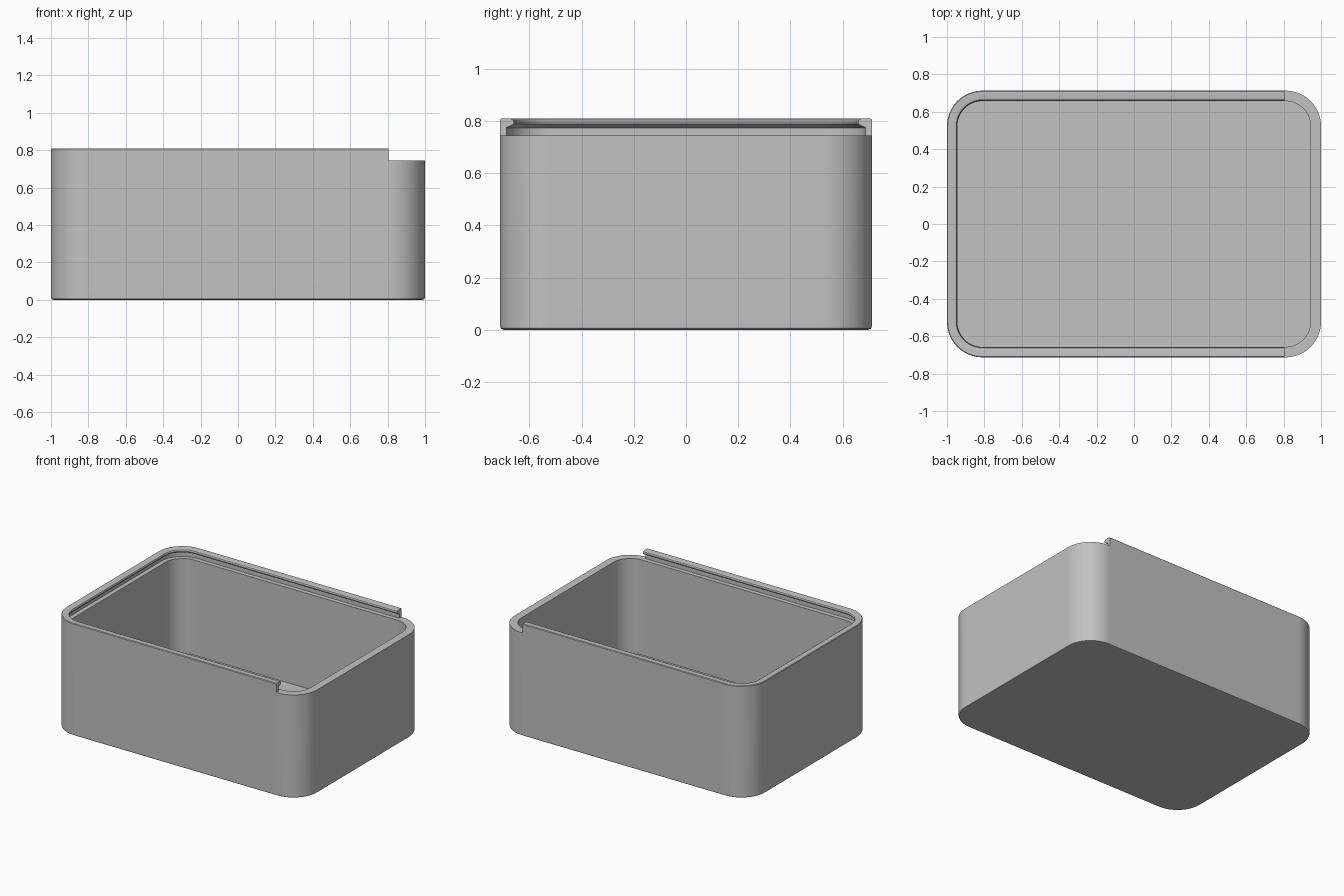
import bpy, bmesh, math

cube = bpy.data.objects.get("Cube")
if cube:
    bpy.data.objects.remove(cube, do_unlink=True)

HALF_X, HALF_Y, HEIGHT = 1.0, 0.713, 0.81
CORNER, WALL, FLOOR = 0.19, 0.056, 0.06
LEDGE = 0.745       # height of the shelf the sliding lid rests on
ENTRY_X = 0.805     # the rim is open beyond this point
ARC_STEPS = 16

grey = bpy.data.materials.new("plain grey")
grey.use_nodes = True
colour = (0.54, 0.54, 0.54, 1)
grey.diffuse_color = colour
grey.node_tree.nodes["Principled BSDF"].inputs["Base Color"].default_value = colour


def add_object(name, bm):
    bmesh.ops.recalc_face_normals(bm, faces=bm.faces)
    mesh = bpy.data.meshes.new(name)
    bm.to_mesh(mesh)
    bm.free()
    mesh.materials.append(grey)
    obj = bpy.data.objects.new(name, mesh)
    bpy.context.collection.objects.link(obj)
    return obj


def rounded_ring(bm, inset, z):
    """One rounded rectangle, moved inwards by inset."""
    ring = []
    for quarter, (sx, sy) in enumerate([(1, 1), (-1, 1), (-1, -1), (1, -1)]):
        for i in range(ARC_STEPS + 1):
            a = math.pi / 2 * (quarter + i / ARC_STEPS)
            ring.append(bm.verts.new((sx * (HALF_X - CORNER) + (CORNER - inset) * math.cos(a),
                                      sy * (HALF_Y - CORNER) + (CORNER - inset) * math.sin(a), z)))
    return ring


# Wall section as (inset, height): base edge, outside, lip, lid groove, inside
section = [
    (0.014, 0), (0.004, 0.004), (0, 0.014),
    (0, HEIGHT - 0.004), (0.004, HEIGHT),
    (0.040, HEIGHT), (0.050, 0.805), (0.054, 0.796), (0.052, 0.788),
    (0.024, 0.774), (0.024, LEDGE),
    (WALL, LEDGE), (WALL, FLOOR),
]
bm = bmesh.new()
rings = [rounded_ring(bm, inset, z) for inset, z in section]
for low, high in zip(rings, rings[1:]):
    for i in range(len(low)):
        j = (i + 1) % len(low)
        bm.faces.new((low[i], low[j], high[j], high[i]))
bm.faces.new(rings[0])
bm.faces.new(rings[-1])
box = add_object("box_body", bm)

# Cutter that opens the rim where the lid slides in
bm = bmesh.new()
bmesh.ops.create_cube(bm, size=1)
for v in bm.verts:
    v.co.x = ENTRY_X if v.co.x < 0 else HALF_X + 0.2
    v.co.y *= 2
    v.co.z = LEDGE if v.co.z < 0 else HEIGHT + 0.2
cutter = add_object("lid_entry_cutter", bm)
cutter.hide_render = True

bpy.ops.object.select_all(action='DESELECT')
bpy.context.view_layer.objects.active = box
box.select_set(True)
cut = box.modifiers.new("lid_entry", 'BOOLEAN')
cut.operation = 'DIFFERENCE'
cut.solver = 'EXACT'
cut.object = cutter
bpy.ops.object.modifier_apply(modifier=cut.name)
bpy.data.objects.remove(cutter, do_unlink=True)

# Smooth corners, crisp rim, flat walls
bpy.ops.object.shade_smooth_by_angle(angle=math.radians(28))
box.modifiers.new("flat_walls", 'WEIGHTED_NORMAL').keep_sharp = True
